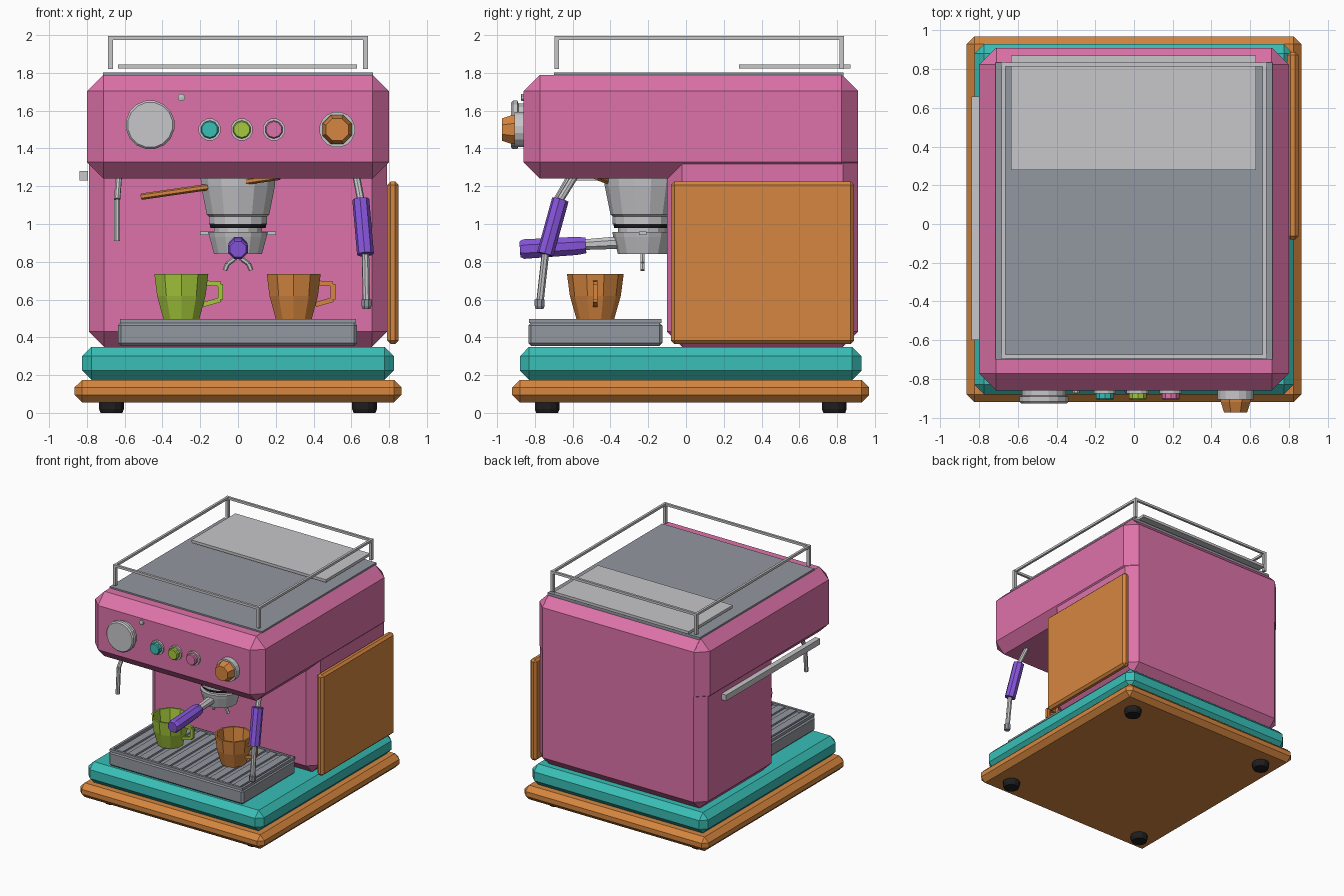
import bpy, bmesh
from math import cos, sin, pi
from mathutils import Vector

old = bpy.data.objects.get("Cube")
if old:
    bpy.data.objects.remove(old, do_unlink=True)


def material(name, rgb):
    m = bpy.data.materials.new(name)
    m.use_nodes = True
    m.diffuse_color = (*rgb, 1)
    m.node_tree.nodes["Principled BSDF"].inputs["Base Color"].default_value = (*rgb, 1)
    return m


PINK = material("pink enamel", (.73, .17, .40))
TEAL = material("teal", (.04, .52, .47))
ORANGE = material("orange", (.67, .24, .05))
LIME = material("lime", (.38, .58, .045))
PURPLE = material("purple", (.24, .09, .71))
BLACK = material("black rubber", (.013, .013, .013))
GREY = material("grey steel", (.29, .31, .35))
LIGHT = material("light steel", (.57, .57, .59))


def finish(name, bm, mat):
    bmesh.ops.recalc_face_normals(bm, faces=bm.faces)
    mesh = bpy.data.meshes.new(name)
    bm.to_mesh(mesh)
    bm.free()
    mesh.materials.append(mat)
    ob = bpy.data.objects.new(name, mesh)
    bpy.context.collection.objects.link(ob)
    return ob


def add_box(bm, x, y, z):
    verts = bmesh.ops.create_cube(bm, size=1)["verts"]
    for v in verts:
        v.co = [lo + (c + .5) * (hi - lo) for c, (lo, hi) in zip(v.co, (x, y, z))]


def box(name, x, y, z, mat, bevel=0):
    bm = bmesh.new()
    add_box(bm, x, y, z)
    if bevel:
        bmesh.ops.bevel(bm, geom=bm.edges[:], offset=bevel, segments=1, affect='EDGES')
    return finish(name, bm, mat)


def add_lathe(bm, profile, base, direction, sides):
    """Spin (radius, height) pairs round an axis; radius 0 closes an end."""
    turn = Vector(direction).to_track_quat('Z', 'Y')
    rings = []
    for r, h in profile:
        count = sides if r else 1
        rings.append([bm.verts.new(Vector(base) + turn @ Vector((
            r * cos((k + .5) * 2 * pi / sides), r * sin((k + .5) * 2 * pi / sides), h)))
            for k in range(count)])
    for a, b in zip(rings, rings[1:]):
        for k in range(sides):
            n = (k + 1) % sides
            if len(a) == 1:
                bm.faces.new((a[0], b[k], b[n]))
            elif len(b) == 1:
                bm.faces.new((a[k], a[n], b[0]))
            else:
                bm.faces.new((a[k], a[n], b[n], b[k]))


def lathe(name, profile, base, direction, mat, sides=12):
    bm = bmesh.new()
    add_lathe(bm, profile, base, direction, sides)
    return finish(name, bm, mat)


def add_pipe(bm, points, r, sides):
    for p, q in zip(points, points[1:]):
        d = Vector(q) - Vector(p)
        add_lathe(bm, [(0, 0), (r, 0), (r, d.length), (0, d.length)], p, d, sides)


def pipe(name, points, r, mat, sides=8):
    bm = bmesh.new()
    add_pipe(bm, points, r, sides)
    return finish(name, bm, mat)


UP, FRONT = (0, 0, 1), (0, -1, 0)

# Feet, plinth and housing
for side, x in (("right", -.67), ("left", .67)):
    for end, y in (("front", -.735), ("back", .785)):
        lathe(f"{end}_{side}_foot", [(0, 0), (.06, 0), (.068, .02), (.068, .06), (0, .06)],
              (x, y, 0), UP, BLACK)
box("base_board", (-.865, .865), (-.92, .97), (.055, .175), ORANGE, .04)
box("plinth", (-.825, .825), (-.88, .93), (.175, .35), TEAL, .05)
box("body", (-.79, .79), (-.10, .91), (.35, 1.785), PINK, .08)
box("head", (-.80, .80), (-.86, .91), (1.24, 1.79), PINK, .087)
box("side_panel", (.79, .85), (-.08, .89), (.365, 1.225), ORANGE, .018)
box("side_bar", (-.84, -.795), (-.60, .66), (1.23, 1.28), LIGHT)

# Top plates and cup rail
box("top_plate", (-.715, .715), (-.70, .835), (1.78, 1.802), GREY)
box("warming_plate", (-.635, .63), (.28, .87), (1.822, 1.845), LIGHT)
bm = bmesh.new()
corners = [(-.675, -.685, 1.985), (.675, -.685, 1.985), (.675, .825, 1.985), (-.675, .825, 1.985)]
add_pipe(bm, corners + corners[:1], .014, 4)
for x, y, z in corners:
    add_box(bm, (x - .012, x + .012), (y - .012, y + .012), (1.82, z + .01))
finish("cup_rail", bm, LIGHT)

# Front controls
lathe("pressure_gauge", [(0, 0), (.115, 0), (.115, .03), (.13, .035), (.13, .06), (.12, .07), (0, .07)],
      (-.465, -.857, 1.525), FRONT, LIGHT, 16)
lathe("indicator_light", [(0, 0), (.02, 0), (.02, .015), (0, .018)], (-.30, -.857, 1.67), FRONT, LIGHT, 8)
for label, x, mat in (("teal", -.15, TEAL), ("lime", .02, LIME), ("pink", .19, PINK)):
    lathe(f"{label}_button_ring", [(0, 0), (.06, 0), (.06, .02), (0, .02)], (x, -.857, 1.5), FRONT, LIGHT)
    lathe(f"{label}_button", [(0, 0), (.048, 0), (.048, .045), (.042, .052), (0, .052)],
          (x, -.857, 1.5), FRONT, mat, 10)
lathe("knob_ring", [(0, 0), (.095, 0), (.095, .05), (0, .05)], (.525, -.857, 1.5), FRONT, LIGHT, 16)
lathe("steam_knob", [(0, 0), (.088, 0), (.083, .06), (.064, .115), (0, .115)],
      (.525, -.86, 1.5), FRONT, ORANGE, 8)

# Brewing group, filter holder and its handle
lathe("brew_group", [(0, 1.27), (.205, 1.27), (.20, 1.20), (.17, 1.05), (.158, 1.04), (.158, 1.0), (0, 1.0)],
      (0, -.23, 0), UP, LIGHT, 14)
lathe("group_seal", [(0, .978), (.15, .978), (.155, 1.002), (0, 1.002)], (0, -.23, 0), UP, BLACK, 14)
lathe("filter_holder", [(0, .84), (.13, .84), (.155, .93), (.16, .957), (.13, .957), (.13, .98), (0, .98)],
      (0, -.23, 0), UP, LIGHT, 14)
box("holder_lugs", (-.20, .20), (-.25, -.21), (.942, .96), LIGHT)
pipe("group_lever", [(-.51, -.195, 1.145), (.22, -.475, 1.25)], .017, ORANGE, 6)
lathe("holder_neck", [(0, 0), (.036, 0), (.03, .2), (0, .2)], (0, -.35, .902), (0, -1, -.06), LIGHT, 8)
lathe("holder_handle", [(0, 0), (.045, 0), (.052, .05), (.056, .33), (.045, .35), (0, .35)],
      (0, -.53, .887), (0, -1, -.06), PURPLE, 8)
for side, s in (("right", -1), ("left", 1)):
    pipe(f"{side}_spout", [(0, -.23, .845), (s * .02, -.23, .815), (s * .055, -.23, .79), (s * .07, -.23, .755)],
         .013, LIGHT, 6)

# Steam wand and water spout
grip_top, grip_end = Vector((.65, -.665, 1.13)), Vector((.675, -.745, .84))
pipe("steam_wand", [(.625, -.585, 1.26), grip_top, grip_end, (.68, -.775, .57)], .02, LIGHT)
pipe("wand_grip", [grip_top, grip_end], .045, PURPLE)
lathe("wand_tip", [(0, .55), (.022, .55), (.028, .565), (.028, .60), (0, .60)], (.68, -.775, 0), UP, GREY, 8)
pipe("water_spout", [(-.63, -.61, 1.26), (-.64, -.685, 1.13), (-.64, -.70, .91)], .017, LIGHT)

# Drip tray with slatted grille
box("drip_tray", (-.635, .63), (-.835, -.125), (.355, .478), GREY, .015)
bm = bmesh.new()
for x in (-.625, .605):
    add_box(bm, (x, x + .02), (-.83, -.13), (.475, .497))
for y in (-.83, -.15):
    add_box(bm, (-.625, .625), (y, y + .02), (.475, .497))
for i in range(11):
    x = -.55 + i * .11
    add_box(bm, (x - .032, x + .032), (-.82, -.14), (.475, .492))
finish("tray_grille", bm, GREY)

# Cups
for label, x, mat in (("lime", -.30, LIME), ("orange", .295, ORANGE)):
    bm = bmesh.new()
    add_lathe(bm, [(0, .497), (.10, .497), (.135, .62), (.15, .735), (.135, .735), (.12, .62), (.088, .52), (0, .52)],
              (x, -.48, 0), UP, 10)
    add_pipe(bm, [(x + .13, -.48, .688), (x + .208, -.48, .682), (x + .208, -.48, .60), (x + .115, -.48, .573)],
             .018, 4)
    finish(f"{label}_cup", bm, mat)
